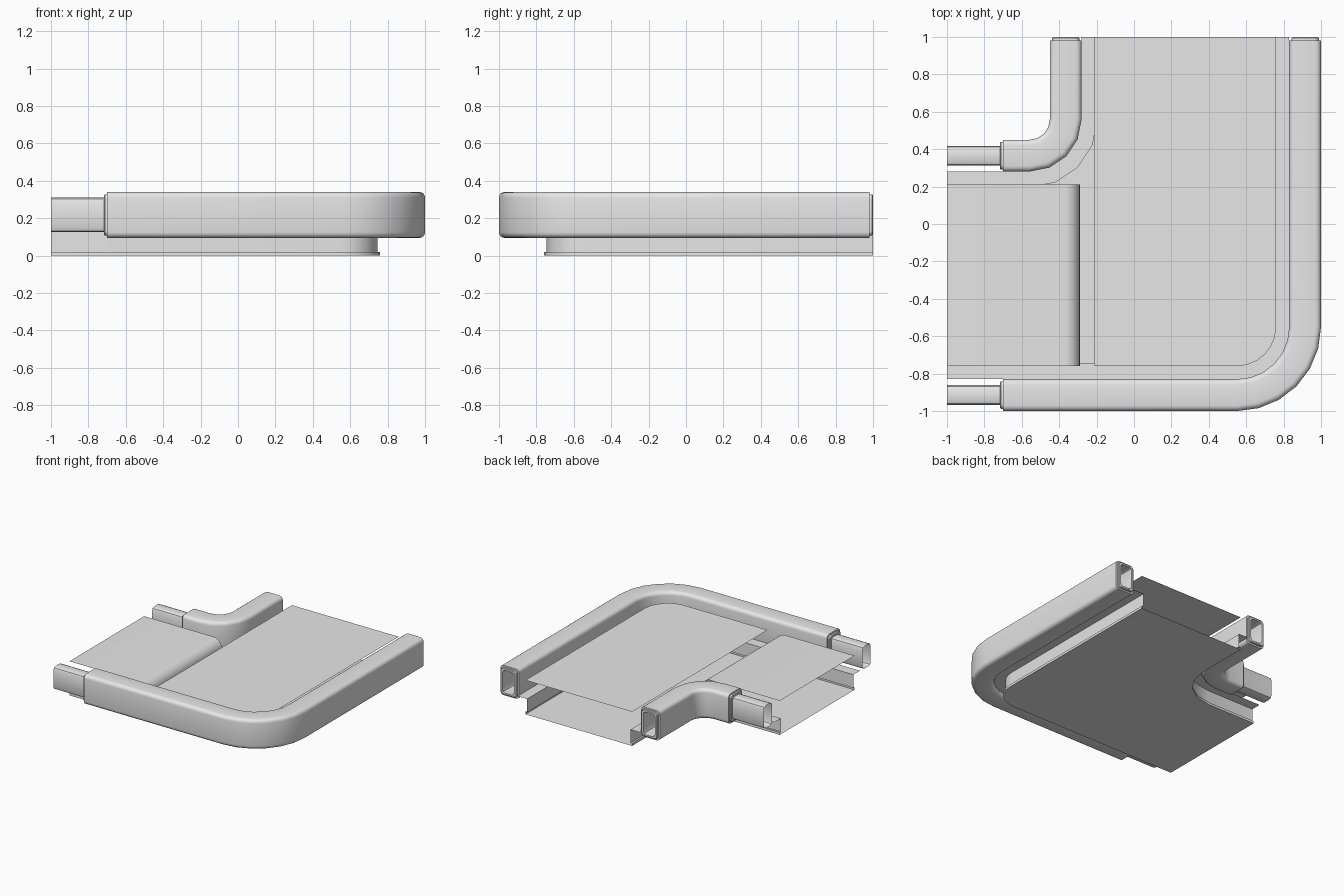
import bpy, bmesh
from math import cos, sin, pi, radians

cube = bpy.data.objects.get("Cube")
if cube:
    bpy.data.objects.remove(cube)

GREY = (0.8, 0.8, 0.8, 1)
metal = bpy.data.materials.new("light_grey_metal")
metal.use_nodes = True
metal.diffuse_color = GREY
metal.node_tree.nodes["Principled BSDF"].inputs["Base Color"].default_value = GREY

# Bend centre, rail centre radius and arc steps for the two rails
OUTER = dict(cx=0.55, cy=-0.55, steps=6)
INNER = dict(cx=-0.56, cy=0.56, steps=4)
OUTER_R, INNER_R = 0.365, 0.195
RAIL_Z = 0.2175
TOP_Z = 0.28


def finish(name, bm, closed=False):
    if closed:
        bmesh.ops.recalc_face_normals(bm, faces=bm.faces)
    mesh = bpy.data.meshes.new(name)
    bm.to_mesh(mesh)
    bm.free()
    mesh.materials.append(metal)
    obj = bpy.data.objects.new(name, mesh)
    bpy.context.collection.objects.link(obj)
    bpy.ops.object.select_all(action='DESELECT')
    bpy.context.view_layer.objects.active = obj
    obj.select_set(True)
    bpy.ops.object.shade_smooth_by_angle(angle=radians(35))
    return obj


def track(bend, r, back=1.0, left=-1.0):
    """Plan line: from the back, round the bend, to the left."""
    cx, cy, n = bend["cx"], bend["cy"], bend["steps"]
    arc = [(cx + r * cos(a), cy - r * sin(a))
           for a in (i * pi / 2 / n for i in range(n + 1))]
    return [(cx + r, back)] + arc + [(left, cy - r)]


def rounded_section(r, w, h, bevel, segs):
    """Closed (radius, height) section with rounded corners."""
    pts = []
    for k, (sx, sz) in enumerate([(1, 1), (-1, 1), (-1, -1), (1, -1)]):
        for i in range(segs + 1):
            a = (k + i / segs) * pi / 2
            pts.append((r + sx * (w - bevel) + bevel * cos(a),
                        RAIL_Z + sz * (h - bevel) + bevel * sin(a)))
    return pts


def bridge(bm, rings, closed):
    for a, b in zip(rings, rings[1:]):
        n = len(a)
        for i in range(n if closed else n - 1):
            j = (i + 1) % n
            bm.faces.new((a[i], a[j], b[j], b[i]))


def sweep(name, bend, section, back=1.0, left=-1.0, closed=True, collars=()):
    """Sweep a section along a track; collars are (section, overhang) end rings."""
    bm = bmesh.new()

    def station(sec, index, back, left):
        ring = []
        for r, z in sec:
            x, y = track(bend, r, back, left)[index]
            ring.append(bm.verts.new((x, y, z)))
        return ring

    rings = [station(s, 0, back + d, left) for s, d in collars]
    rings += [station(section, i, back, left) for i in range(bend["steps"] + 3)]
    rings += [station(s, -1, back, left - d) for s, d in reversed(collars)]
    bridge(bm, rings, closed)
    return finish(name, bm, closed)


def plate(name, outline, z):
    bm = bmesh.new()
    bm.faces.new([bm.verts.new((x, y, z)) for x, y in outline])
    return finish(name, bm)


# Guard rails with stepped collars, and the narrower sleeves running inside
for side, bend, r in (("outer", OUTER, OUTER_R), ("inner", INNER, INNER_R)):
    rail = rounded_section(r, 0.085, 0.1225, 0.03, 4)
    neck = rounded_section(r, 0.073, 0.11, 0.025, 4)
    lip = rounded_section(r, 0.068, 0.105, 0.022, 4)
    mouth = rounded_section(r, 0.053, 0.0925, 0.025, 4)
    sweep(side + "_rail", bend, rail, back=0.982, left=-0.7,
          collars=[(mouth, 0.017), (lip, 0.017), (neck, 0.012), (neck, 0)])
    sweep(side + "_sleeve", bend, rounded_section(r, 0.053, 0.0925, 0.025, 2))

# Tray side walls: hem, recessed wall, flange out to the rail
for side, bend, edge, wall in (("outer", OUTER, 0.21, 0.195),
                               ("inner", INNER, 0.35, 0.365)):
    sweep(side + "_tray_wall", bend,
          [(edge, 0), (edge, 0.02), (wall, 0.02), (wall, 0.13), (0.28, 0.13)],
          closed=False)

# L-shaped tray floor
plate("tray_floor", track(OUTER, 0.21) + track(INNER, 0.35)[::-1], 0)

# Main top plate with a rounded front corner
plate("main_top_plate",
      [(-0.21, 1), (-0.21, -0.76)] + track(OUTER, 0.21)[-2::-1], TOP_Z)

# Side top plate whose inner edge rolls downward
bm = bmesh.new()
roll = 0.08
profile = [(-1, TOP_Z)]
for i in range(9):
    a = i * pi / 16
    profile.append((-0.37 + roll * sin(a), TOP_Z - roll + roll * cos(a)))
rows = [[bm.verts.new((x, y, z)) for x, z in profile] for y in (-0.76, 0.21)]
bridge(bm, rows, False)
finish("side_top_plate", bm)
